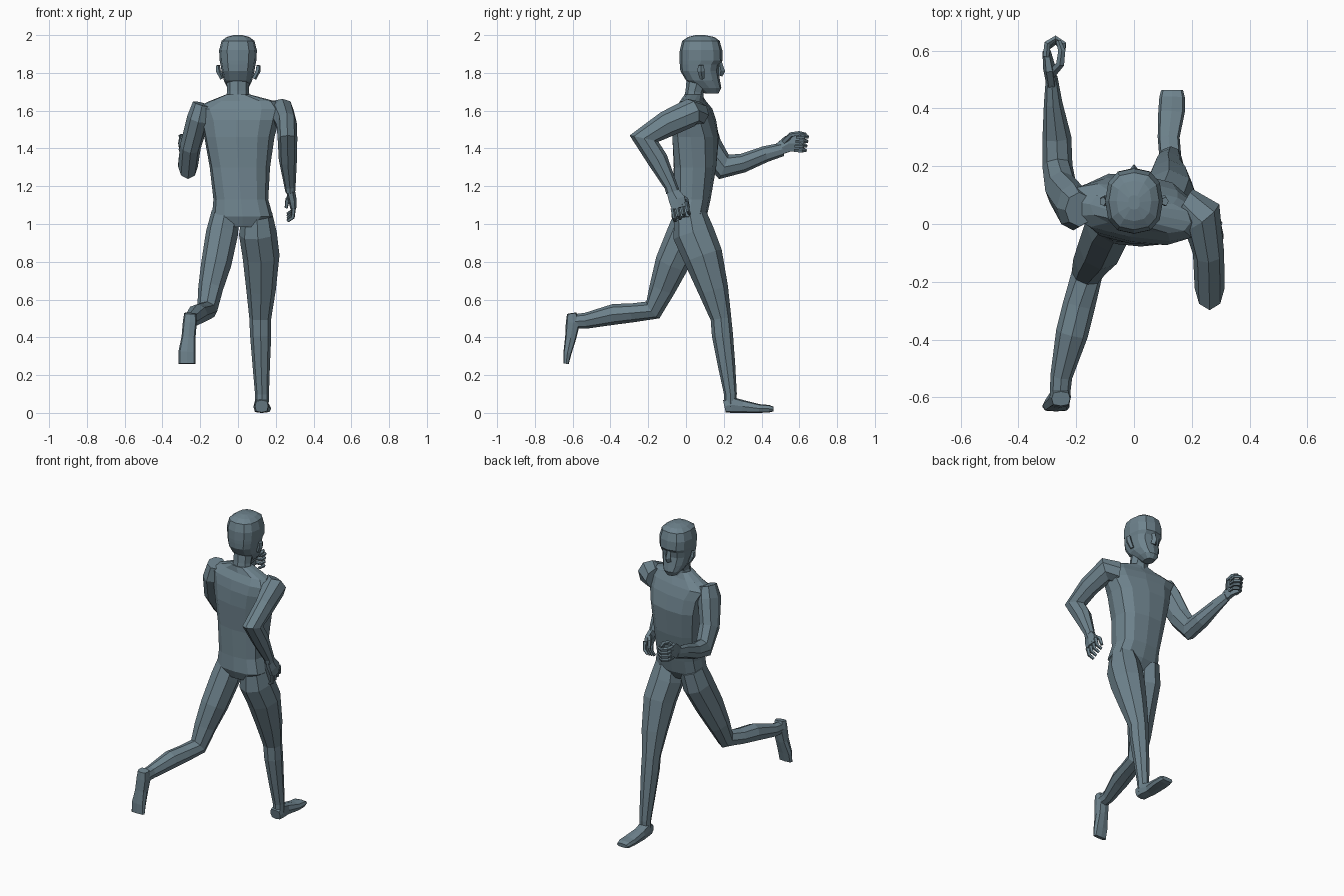
import bpy, bmesh, math
from mathutils import Vector

TAU = math.tau

# Blue grey clay
clay = bpy.data.materials.new("blue_grey")
clay.diffuse_color = (0.155, 0.225, 0.265, 1)


def skin_rings(bm, rings):
    """Bridge consecutive vertex rings and cap both ends."""
    loops = [[bm.verts.new(p) for p in r] for r in rings]
    n = len(loops[0])
    for a, b in zip(loops, loops[1:]):
        for i in range(n):
            j = (i + 1) % n
            bm.faces.new((a[i], a[j], b[j], b[i]))
    bm.faces.new(loops[0][::-1])
    bm.faces.new(loops[-1])


def finish(bm, name):
    bmesh.ops.recalc_face_normals(bm, faces=bm.faces)
    me = bpy.data.meshes.new(name)
    bm.to_mesh(me)
    bm.free()
    me.materials.append(clay)
    ob = bpy.data.objects.new(name, me)
    bpy.context.collection.objects.link(ob)
    return ob


def sq(v, power):
    return math.copysign(abs(v) ** power, v)


def add_limb(bm, stations, n=8, side=(1, 0, 0), power=1.0):
    """Tube through (x, y, z, half width, half depth) stations."""
    c = [Vector(s[:3]) for s in stations]
    rings = []
    for i, s in enumerate(stations):
        t = Vector()
        if i > 0:
            t += (c[i] - c[i - 1]).normalized()
        if i < len(c) - 1:
            t += (c[i + 1] - c[i]).normalized()
        t.normalize()
        u = Vector(side)
        u = (u - t * u.dot(t)).normalized()
        v = t.cross(u)
        rings.append([c[i] + u * s[3] * sq(math.cos(k * TAU / n), power)
                      + v * s[4] * sq(math.sin(k * TAU / n), power) for k in range(n)])
    skin_rings(bm, rings)


def limb(name, stations, n=8, side=(1, 0, 0), power=1.0):
    bm = bmesh.new()
    add_limb(bm, stations, n, side, power)
    return finish(bm, name)


def stack(name, levels, n, power):
    """Horizontal sections (z, x min, x max, y min, y max, twist in degrees)."""
    bm = bmesh.new()
    rings = []
    for z, x0, x1, y0, y1, tw in levels:
        a = math.radians(tw)
        r = []
        for k in range(n):
            px = sq(math.cos(k * TAU / n), power) * (x1 - x0) / 2
            py = sq(math.sin(k * TAU / n), power) * (y1 - y0) / 2
            r.append(((x0 + x1) / 2 + px * math.cos(a) - py * math.sin(a),
                      (y0 + y1) / 2 + px * math.sin(a) + py * math.cos(a), z))
        rings.append(r)
    skin_rings(bm, rings)
    return finish(bm, name)


# Torso, twisted so the +x shoulder swings back
stack("torso", [
    (0.985, -0.07, 0.12, -0.055, 0.075, 0),
    (1.04, -0.138, 0.185, -0.078, 0.11, 0),
    (1.13, -0.13, 0.16, -0.07, 0.13, 0),
    (1.30, -0.15, 0.17, -0.065, 0.16, -4),
    (1.46, -0.18, 0.195, -0.07, 0.172, -8),
    (1.55, -0.20, 0.22, -0.063, 0.15, -10),
    (1.61, -0.235, 0.235, -0.045, 0.125, -10),
    (1.65, -0.155, 0.20, -0.02, 0.095, -10),
    (1.685, -0.065, 0.065, -0.01, 0.085, -4)], 12, 0.75)

# Neck and head
limb("neck", [(0, 0.04, 1.63, 0.07, 0.055), (0, 0.045, 1.70, 0.058, 0.048),
              (0, 0.07, 1.79, 0.062, 0.065)])
stack("head", [
    (1.69, -0.03, 0.03, 0.10, 0.172, 0),
    (1.72, -0.055, 0.055, 0.06, 0.187, 0),
    (1.76, -0.075, 0.075, 0.0, 0.18, 0),
    (1.81, -0.087, 0.087, -0.03, 0.172, 0),
    (1.845, -0.093, 0.093, -0.033, 0.178, 0),
    (1.865, -0.097, 0.097, -0.034, 0.194, 0),
    (1.92, -0.10, 0.10, -0.033, 0.192, 0),
    (1.97, -0.087, 0.087, -0.02, 0.178, 0),
    (1.99, -0.06, 0.06, 0.01, 0.15, 0),
    (2.0, -0.02, 0.02, 0.05, 0.10, 0)], 12, 0.8)
limb("nose", [(0, 0.175, 1.865, 0.012, 0.012), (0, 0.185, 1.81, 0.018, 0.022),
              (0, 0.178, 1.785, 0.02, 0.015)], 4)
for sx, label in ((-1, "left"), (1, "right")):
    limb(label + "_ear", [(sx * 0.085, 0.085, 1.77, 0.012, 0.012),
                          (sx * 0.105, 0.08, 1.81, 0.014, 0.02),
                          (sx * 0.108, 0.078, 1.84, 0.012, 0.016)], 5)

# Planted leg and foot
limb("right_leg", [
    (0.10, 0.02, 1.06, 0.08, 0.085), (0.105, 0.04, 0.95, 0.10, 0.11),
    (0.122, 0.09, 0.83, 0.098, 0.105), (0.122, 0.145, 0.65, 0.078, 0.08),
    (0.118, 0.185, 0.50, 0.058, 0.055), (0.12, 0.193, 0.41, 0.056, 0.056),
    (0.123, 0.215, 0.25, 0.046, 0.046), (0.127, 0.235, 0.10, 0.037, 0.034),
    (0.127, 0.235, 0.03, 0.035, 0.03)])
limb("right_foot", [
    (0.125, 0.203, 0.035, 0.035, 0.033), (0.125, 0.24, 0.043, 0.038, 0.043),
    (0.12, 0.30, 0.034, 0.038, 0.034), (0.13, 0.39, 0.023, 0.046, 0.023),
    (0.132, 0.44, 0.022, 0.044, 0.02), (0.132, 0.463, 0.02, 0.038, 0.012)], power=0.6)

# Trailing leg and foot
limb("left_leg", [
    (-0.065, 0.03, 1.06, 0.075, 0.085), (-0.085, 0.0, 0.95, 0.085, 0.10),
    (-0.115, -0.075, 0.79, 0.08, 0.09), (-0.145, -0.125, 0.66, 0.066, 0.07),
    (-0.163, -0.175, 0.545, 0.054, 0.056), (-0.19, -0.28, 0.53, 0.056, 0.05),
    (-0.215, -0.38, 0.522, 0.056, 0.055), (-0.252, -0.53, 0.488, 0.038, 0.042),
    (-0.257, -0.605, 0.483, 0.034, 0.038)])
limb("left_foot", [
    (-0.253, -0.605, 0.527, 0.032, 0.025), (-0.255, -0.598, 0.48, 0.037, 0.038),
    (-0.262, -0.61, 0.40, 0.037, 0.03), (-0.27, -0.627, 0.32, 0.046, 0.022),
    (-0.27, -0.635, 0.26, 0.046, 0.014)], power=0.6)

# Arm swung back
limb("right_arm", [
    (0.17, 0.06, 1.585, 0.07, 0.065), (0.235, 0.025, 1.59, 0.075, 0.075),
    (0.258, -0.10, 1.53, 0.054, 0.07), (0.262, -0.222, 1.452, 0.052, 0.078),
    (0.264, -0.15, 1.34, 0.048, 0.055), (0.275, -0.08, 1.20, 0.03, 0.035),
    (0.277, -0.07, 1.17, 0.026, 0.036)])

# Arm swung forward
limb("left_arm", [
    (-0.19, 0.05, 1.635, 0.05, 0.06), (-0.21, 0.06, 1.56, 0.06, 0.085),
    (-0.252, 0.12, 1.41, 0.056, 0.072), (-0.265, 0.20, 1.303, 0.052, 0.07),
    (-0.267, 0.30, 1.322, 0.05, 0.05), (-0.28, 0.42, 1.37, 0.032, 0.043),
    (-0.285, 0.51, 1.395, 0.02, 0.036)])

# Half open hand: palm, four fingers, thumb
limb("right_palm", [(0.277, -0.075, 1.18, 0.024, 0.034), (0.288, -0.048, 1.13, 0.022, 0.05),
                    (0.293, -0.036, 1.085, 0.017, 0.045)], 6)
bm = bmesh.new()
for k in range(4):
    y = -0.072 + 0.024 * k
    z = 1.068 + 0.012 * k
    add_limb(bm, [(0.295, y, z + 0.015, 0.012, 0.012), (0.29, y + 0.01, z - 0.033, 0.011, 0.011),
                  (0.262, y + 0.018, z - 0.052, 0.009, 0.009)], 5, (0, 1, 0))
add_limb(bm, [(0.28, -0.03, 1.15, 0.014, 0.014), (0.262, 0.0, 1.13, 0.013, 0.013),
              (0.255, 0.012, 1.085, 0.009, 0.009)], 5, (0, 1, 0))
finish(bm, "right_fingers")

# Loose fist: palm, four curled fingers, thumb on top
limb("left_palm", [(-0.285, 0.49, 1.395, 0.02, 0.036), (-0.293, 0.54, 1.425, 0.022, 0.05),
                   (-0.303, 0.60, 1.428, 0.014, 0.05)], 6)
bm = bmesh.new()
for k in range(4):
    z = 1.393 + 0.024 * k
    y = 0.004 * k - 0.013
    add_limb(bm, [(-0.304, 0.58 + y, z, 0.012, 0.012), (-0.30, 0.625 + y, z, 0.012, 0.012),
                  (-0.272, 0.643 + y, z - 0.003, 0.011, 0.011),
                  (-0.245, 0.625 + y, z - 0.005, 0.011, 0.011),
                  (-0.25, 0.585 + y, z - 0.005, 0.009, 0.009)], 5, (0, 0, 1))
add_limb(bm, [(-0.285, 0.52, 1.435, 0.016, 0.016), (-0.255, 0.555, 1.472, 0.014, 0.015),
              (-0.25, 0.60, 1.48, 0.012, 0.013), (-0.262, 0.635, 1.474, 0.009, 0.009)],
         5, (0, 0, 1))
finish(bm, "left_fingers")
